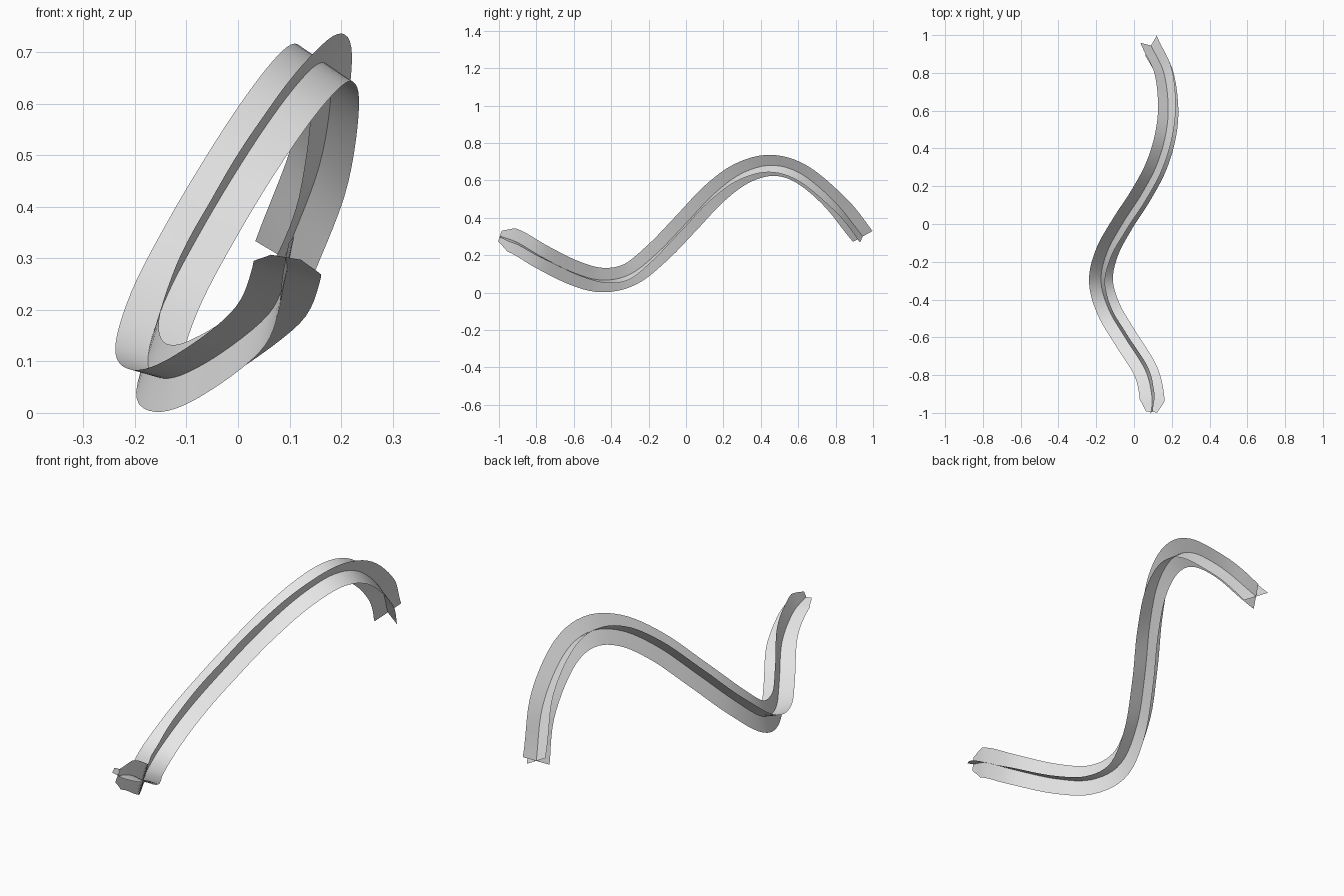
import bpy, math
from mathutils import Vector

cube = bpy.data.objects.get("Cube")
if cube:
    bpy.data.objects.remove(cube)

HALF_WIDTH = 0.067
STEPS = 6

# One plain grey for both ribbons
grey = bpy.data.materials.new("light_grey")
grey.use_nodes = True
grey.diffuse_color = (0.8, 0.8, 0.8, 1)
grey.node_tree.nodes["Principled BSDF"].inputs["Base Color"].default_value = (0.8, 0.8, 0.8, 1)

# Path stations: x, y, z and roll in degrees
stations = [Vector(s) for s in (
    (0.093, -0.995, 0.302, 10), (0.093, -0.90, 0.267, 13), (0.058, -0.77, 0.19, 16),
    (-0.048, -0.60, 0.106, 15), (-0.135, -0.45, 0.067, 14), (-0.175, -0.30, 0.097, 19),
    (-0.143, -0.15, 0.215, 26), (-0.062, 0.0, 0.37, 31), (0.035, 0.15, 0.528, 32),
    (0.115, 0.30, 0.638, 32), (0.165, 0.46, 0.68, 33), (0.181, 0.62, 0.632, 37),
    (0.158, 0.80, 0.48, 43), (0.09, 0.945, 0.30, 49))]


def smooth_path(pts, steps):
    """Catmull-Rom curve through the stations."""
    ext = [2 * pts[0] - pts[1]] + pts + [2 * pts[-1] - pts[-2]]
    out = []
    for a, b, c, d in zip(ext, ext[1:], ext[2:], ext[3:]):
        for i in range(steps):
            t = i / steps
            out.append(0.5 * (2 * b + (c - a) * t + (2 * a - 5 * b + 4 * c - d) * t ** 2
                              + (3 * b - a - 3 * c + d) * t ** 3))
    return out + [pts[-1]]


path = smooth_path(stations, STEPS)


def ribbon(name, turn):
    """Flat strip swept along the path, turned about it, tapered at the front tip."""
    verts, faces = [], []
    for i, p in enumerate(path):
        ahead, behind = path[min(i + 1, len(path) - 1)], path[max(i - 1, 0)]
        tangent = (ahead - behind).to_3d().normalized()
        side = tangent.cross(Vector((0, 0, 1))).normalized()
        up = side.cross(tangent)
        angle = math.radians(p.w + turn)
        taper = min(1, 0.45 + 0.55 * i / 4)
        offset = (up * math.cos(angle) + side * math.sin(angle)) * HALF_WIDTH * taper
        centre = p.to_3d()
        verts += [centre - offset, centre, centre + offset]
        if i:
            k = 3 * i
            faces += [(k - 3, k - 2, k + 1, k), (k - 2, k - 1, k + 2, k + 1)]
    mesh = bpy.data.meshes.new(name)
    mesh.from_pydata(verts, [], faces)
    mesh.materials.append(grey)
    mesh.shade_smooth()
    obj = bpy.data.objects.new(name, mesh)
    bpy.context.collection.objects.link(obj)


# Two ribbons crossing at right angles
ribbon("upright_ribbon", 0)
ribbon("flat_ribbon", 90)
